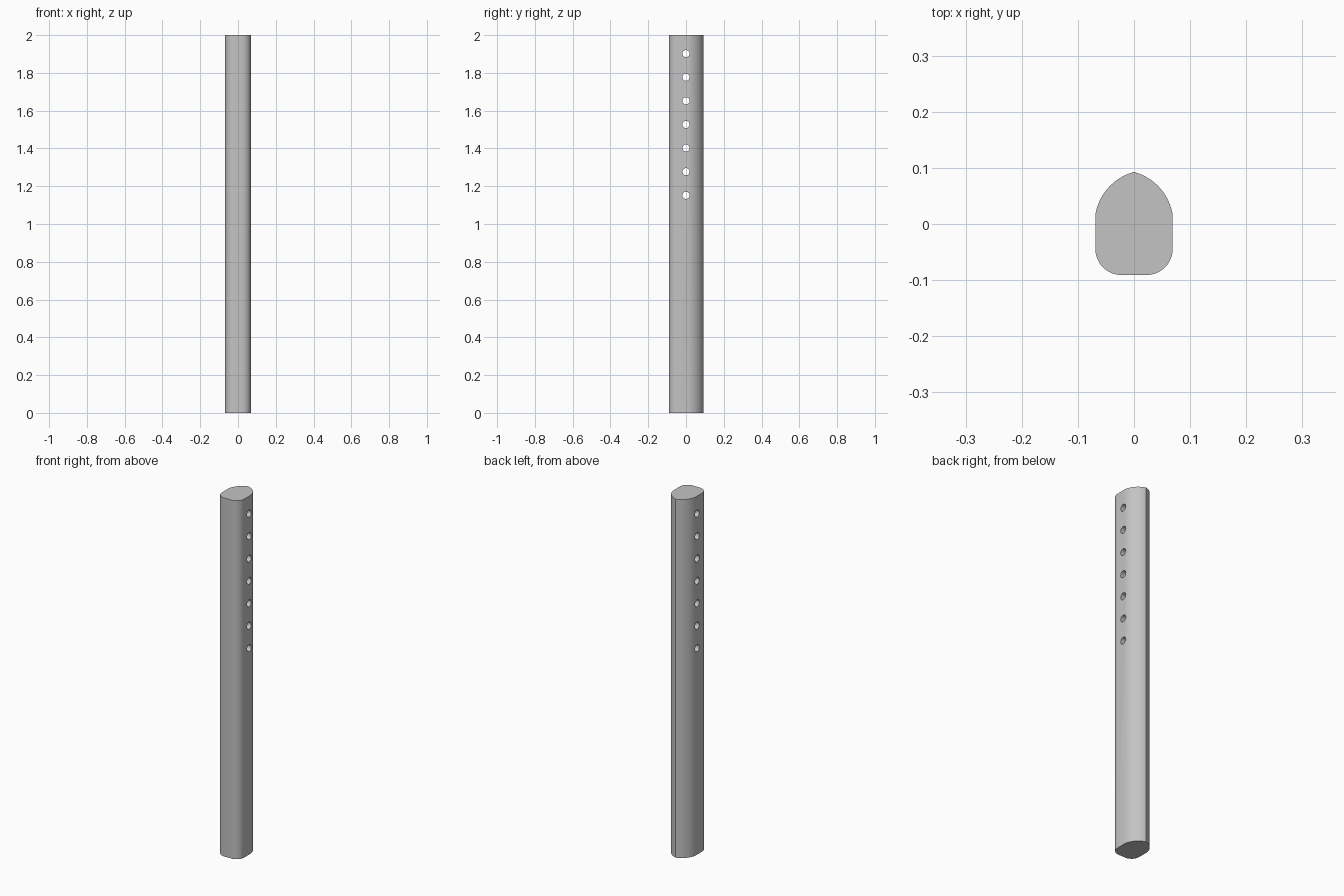
import bpy, bmesh
from math import sin, cos, radians, hypot
from mathutils import Vector

if "Cube" in bpy.data.objects:
    bpy.data.objects.remove(bpy.data.objects["Cube"], do_unlink=True)

HEIGHT, HALF_W, FRONT, TIP = 2.0, 0.069, -0.091, 0.093
SHOULDER, CORNER = 0.016, 0.047

grey = bpy.data.materials.new("light_grey_metal")
grey.use_nodes = True
grey.diffuse_color = (0.55, 0.55, 0.55, 1)
grey.node_tree.nodes["Principled BSDF"].inputs["Base Color"].default_value = grey.diffuse_color


def arc(cx, cy, r, start, end, steps):
    angles = [radians(start + (end - start) * i / steps) for i in range(steps + 1)]
    return [(cx + r * cos(a), cy + r * sin(a)) for a in angles]


# Half of the section: rounded front corner, flat side, curve up to the back ridge
half = arc(HALF_W - CORNER, FRONT + CORNER, CORNER, -90, 0, 12)
start_angle, end_angle = 9, 75
radius = hypot(HALF_W, TIP - SHOULDER) / (2 * sin(radians(end_angle - start_angle) / 2))
half += arc(HALF_W - radius * cos(radians(start_angle)),
            SHOULDER - radius * sin(radians(start_angle)),
            radius, start_angle, end_angle, 20)
half[-1] = (0, TIP)
section = half + [(-x, y) for x, y in reversed(half[:-1])]

# Solid post
bm = bmesh.new()
base = bm.faces.new([bm.verts.new((x, y, 0)) for x, y in section])
top = bmesh.ops.extrude_face_region(bm, geom=[base])["geom"]
bmesh.ops.translate(bm, vec=Vector((0, 0, HEIGHT)),
                    verts=[v for v in top if isinstance(v, bmesh.types.BMVert)])
bmesh.ops.recalc_face_normals(bm, faces=bm.faces)
mesh = bpy.data.meshes.new("post")
bm.to_mesh(mesh)
bm.free()
post = bpy.data.objects.new("post", mesh)
bpy.context.collection.objects.link(post)
mesh.materials.append(grey)

# Row of adjustment holes drilled from side to side
for i in range(7):
    bpy.ops.mesh.primitive_cylinder_add(vertices=32, radius=0.019, depth=0.3,
                                        location=(0, 0, 1.152 + i * 0.125),
                                        rotation=(0, radians(90), 0))
    cutter = bpy.context.object
    cutter.name = f"hole_cutter_{i + 1}"
    cutter.data.materials.append(grey)
    cutter.hide_render = True
    cutter.hide_viewport = True
    cut = post.modifiers.new(f"hole_{i + 1}", "BOOLEAN")
    cut.operation, cut.solver, cut.object = "DIFFERENCE", "EXACT", cutter

# Smooth sides with sharp ridge, shoulders and rims
bpy.ops.object.select_all(action="DESELECT")
post.select_set(True)
bpy.context.view_layer.objects.active = post
for mod in list(post.modifiers):
    bpy.ops.object.modifier_apply(modifier=mod.name)
for cutter in [o for o in bpy.data.objects if o.name.startswith("hole_cutter")]:
    bpy.data.objects.remove(cutter, do_unlink=True)
bpy.ops.object.shade_smooth_by_angle(angle=radians(25))
